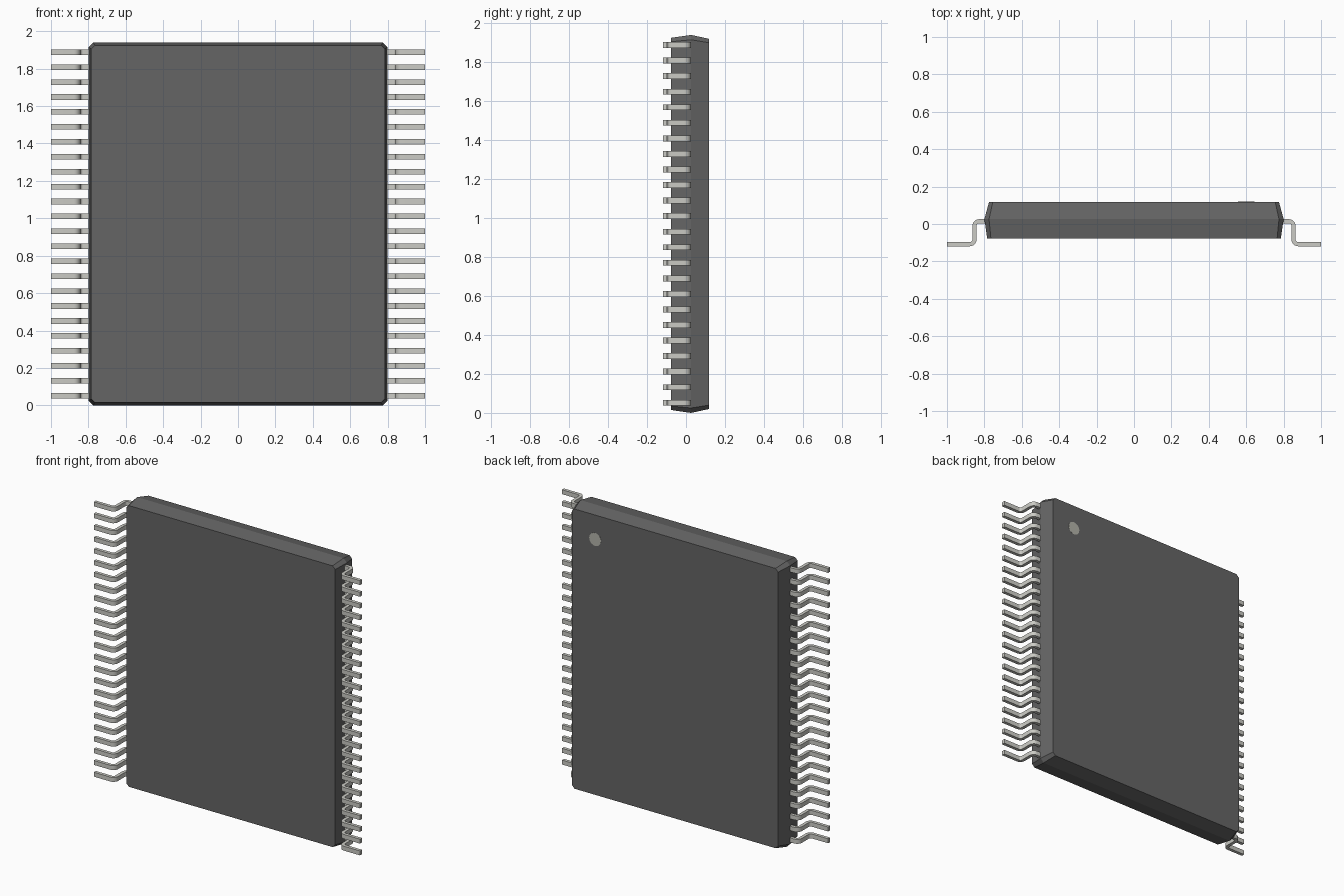
import bpy, bmesh, math
from mathutils import Vector

if "Cube" in bpy.data.objects:
    bpy.data.objects.remove(bpy.data.objects["Cube"])

H = 1.94          # body height
MID = 0.026       # parting plane between the two moulded halves
PINS = 24


def material(name, rgb):
    m = bpy.data.materials.new(name)
    m.diffuse_color = (*rgb, 1)
    m.use_nodes = True
    m.node_tree.nodes["Principled BSDF"].inputs["Base Color"].default_value = m.diffuse_color
    return m


def finish(name, bm, mat):
    bmesh.ops.recalc_face_normals(bm, faces=bm.faces)
    me = bpy.data.meshes.new(name)
    bm.to_mesh(me)
    bm.free()
    me.materials.append(mat)
    ob = bpy.data.objects.new(name, me)
    bpy.context.collection.objects.link(ob)
    return ob


def octagon(bm, y, hx, hz, c):
    pts = [(hx, hz - c), (hx - c, hz), (c - hx, hz), (-hx, hz - c),
           (-hx, c - hz), (c - hx, -hz), (hx - c, -hz), (hx, c - hz)]
    return [bm.verts.new((x, y, z + H / 2)) for x, z in pts]


def arc(cx, cy, r, a0, a1, n=6):
    return [(cx + r * math.cos(math.radians(a0 + (a1 - a0) * i / n)),
             cy + r * math.sin(math.radians(a0 + (a1 - a0) * i / n))) for i in range(n + 1)]


plastic = material("dark_plastic", (0.13, 0.13, 0.13))
metal = material("lead_metal", (0.60, 0.60, 0.56))
mark = material("dot_mark", (0.45, 0.45, 0.40))

# Moulded body: drafted halves meeting at the parting plane
bm = bmesh.new()
rings = [octagon(bm, -0.078, 0.785, 0.955, 0.02),
         octagon(bm, MID, 0.80, 0.97, 0.025),
         octagon(bm, 0.118, 0.775, 0.95, 0.02)]
for a, b in zip(rings, rings[1:]):
    for i in range(8):
        j = (i + 1) % 8
        bm.faces.new((a[i], a[j], b[j], b[i]))
bm.faces.new(rings[0])
bm.faces.new(rings[-1])
finish("body", bm, plastic)

# Gull-wing lead outline in x/y, extruded along z and repeated on both sides
T = 0.022
top, foot, xo = MID, -0.119, 0.864
ro, ri = 0.036, 0.014
upper = ([(0.77, top)] + arc(xo - ro, top - ro, ro, 90, 0)
         + arc(xo + ri, foot + T + ri, ri, 180, 270) + [(1.0, foot + T)])
lower = ([(1.0, foot)] + arc(xo + ri, foot + ro, ro, 270, 180)
         + arc(xo - ro, top - ro, ri, 0, 90) + [(0.77, top - T)])
outline = upper + lower
W = 0.03

for side, label in ((1, "right"), (-1, "left")):
    bm = bmesh.new()
    for k in range(PINS):
        z = 0.052 + k * (H - 0.104) / (PINS - 1)
        lo = [bm.verts.new((side * x, y, z - W / 2)) for x, y in outline]
        hi = [bm.verts.new((side * x, y, z + W / 2)) for x, y in outline]
        n = len(outline)
        for i in range(n):
            j = (i + 1) % n
            f = bm.faces.new((lo[i], lo[j], hi[j], hi[i]))
            f.smooth = True
        # caps as quad strips between upper and lower outline
        for ring in (lo, hi):
            for i in range(n // 2 - 1):
                bm.faces.new((ring[i], ring[i + 1], ring[n - 2 - i], ring[n - 1 - i]))
    ob = finish(label + "_leads", bm, metal)
    bpy.ops.object.select_all(action='DESELECT')
    ob.select_set(True)
    bpy.context.view_layer.objects.active = ob
    bpy.ops.object.shade_smooth_by_angle(angle=math.radians(35))

# Pin-one dot on the back face
bm = bmesh.new()
vs = [bm.verts.new((0.60 + 0.044 * math.cos(i * math.tau / 32), 0.119,
                    1.755 + 0.044 * math.sin(i * math.tau / 32))) for i in range(32)]
face = bm.faces.new(vs)
ext = bmesh.ops.extrude_face_region(bm, geom=[face])
for v in ext["geom"]:
    if isinstance(v, bmesh.types.BMVert):
        v.co += Vector((0, -0.006, 0))
finish("pin_one_dot", bm, mark)
